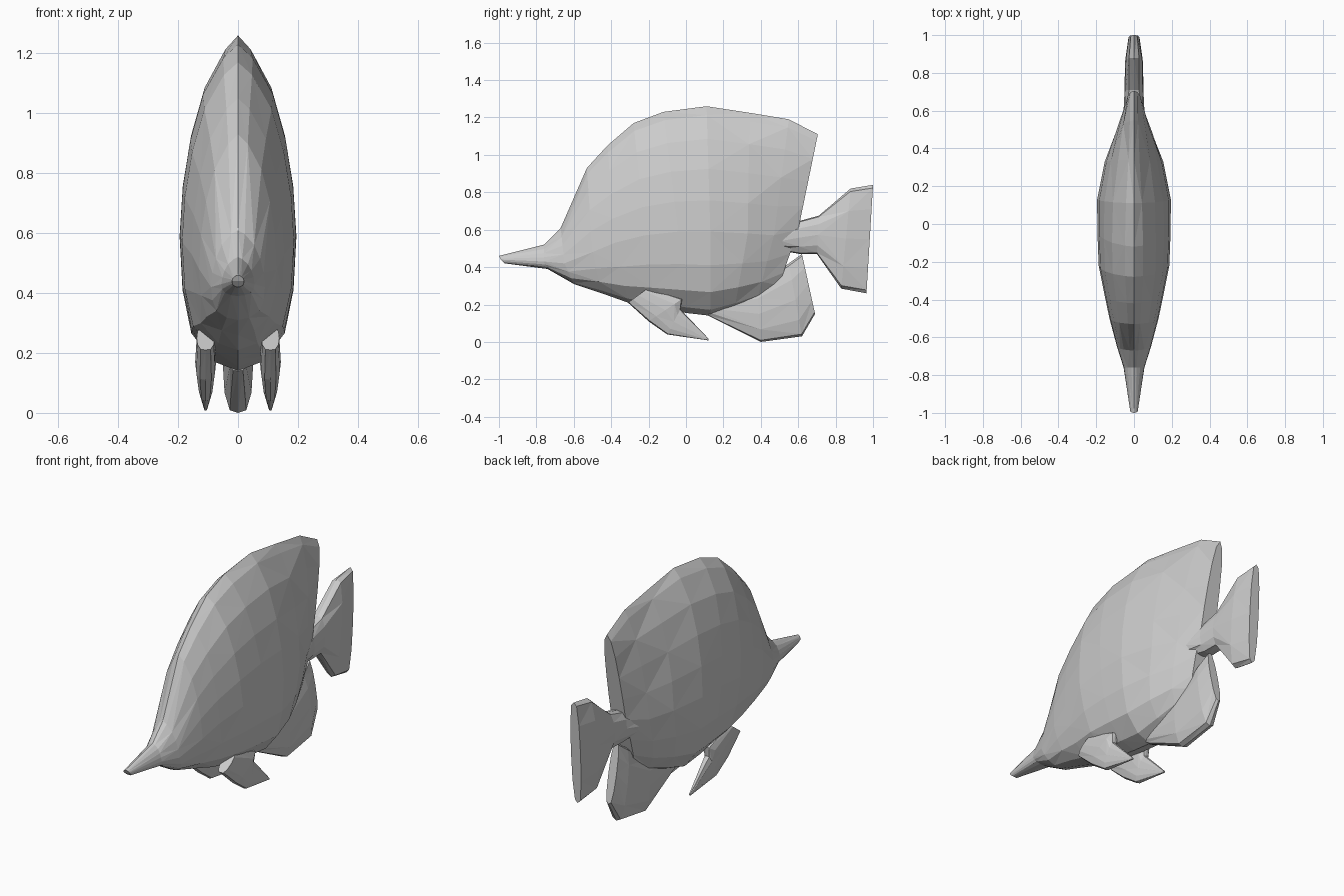
import bpy, bmesh

cube = bpy.data.objects.get("Cube")
if cube:
    bpy.data.objects.remove(cube)

grey = bpy.data.materials.new("soft_grey")
grey.use_nodes = True
grey.diffuse_color = (0.6, 0.6, 0.6, 1)
grey.node_tree.nodes["Principled BSDF"].inputs["Base Color"].default_value = (0.6, 0.6, 0.6, 1)

# Half outlines of a cross-section: (share of height from the middle, share of width)
BODY_UP = [(0.25, 0.95), (0.5, 0.82), (0.74, 0.6), (0.93, 0.25)]
BODY_DOWN = [(0.4, 0.95), (0.72, 0.8), (0.93, 0.42)]
FIN = [(0.55, 0.9), (0.94, 0.55)]


def ring(bottom, middle, top, width, pinch, up, down, cx):
    """Closed symmetric section through three (y, z) points."""
    def at(end, t, w):
        return (w, middle[0] + (end[0] - middle[0]) * t, middle[1] + (end[1] - middle[1]) * t)
    half = [at(bottom, t, w * width) for t, w in reversed(down)]
    half += [(width, *middle)]
    half += [at(top, t, w ** pinch * width) for t, w in up]
    left = [(cx + x, y, z) for x, y, z in half]
    right = [(cx - x, y, z) for x, y, z in reversed(half)]
    return [(cx, *bottom)] + left + [(cx, *top)] + right


def loft(name, rings):
    """Faceted skin through matching rings, with fan caps."""
    bm = bmesh.new()
    rows = [[bm.verts.new(p) for p in r] for r in rings]
    n = len(rows[0])
    for k, (a, b) in enumerate(zip(rows, rows[1:])):
        for i in range(n):
            j = (i + 1) % n
            # mirrored, alternating diagonals
            if (k + i + (i >= n // 2)) % 2:
                tris = ((a[i], a[j], b[j]), (a[i], b[j], b[i]))
            else:
                tris = ((a[i], a[j], b[i]), (a[j], b[j], b[i]))
            for tri in tris:
                bm.faces.new(tri)
    for row in (rows[0], rows[-1]):
        for i in range(n // 2):
            quad = [row[i], row[i + 1], row[-i - 1], row[-i]] if i else [row[0], row[1], row[-1]]
            bm.faces.new(list(dict.fromkeys(quad)))
    bmesh.ops.recalc_face_normals(bm, faces=bm.faces[:])
    mesh = bpy.data.meshes.new(name)
    bm.to_mesh(mesh)
    bm.free()
    mesh.materials.append(grey)
    obj = bpy.data.objects.new(name, mesh)
    bpy.context.collection.objects.link(obj)
    return obj


# Body with snout and dorsal fin: bottom, middle, top, half width, pinch
body = [
    ((-0.97, 0.42), (-0.99, 0.44), (-1.0, 0.46), 0.02, 1),
    ((-0.74, 0.39), (-0.76, 0.43), (-0.76, 0.52), 0.055, 1),
    ((-0.6, 0.31), (-0.65, 0.42), (-0.67, 0.61), 0.09, 1),
    ((-0.45, 0.26), (-0.5, 0.48), (-0.53, 0.93), 0.13, 1),
    ((-0.31, 0.21), (-0.38, 0.53), (-0.42, 1.05), 0.155, 1),
    ((-0.16, 0.18), (-0.22, 0.57), (-0.28, 1.17), 0.187, 1),
    ((0.0, 0.155), (-0.04, 0.59), (-0.12, 1.23), 0.194, 1),
    ((0.13, 0.14), (0.13, 0.59), (0.11, 1.26), 0.195, 1.1),
    ((0.26, 0.18), (0.33, 0.58), (0.34, 1.225), 0.155, 1.2),
    ((0.38, 0.225), (0.47, 0.57), (0.55, 1.19), 0.1, 1.1),
    ((0.49, 0.28), (0.6, 0.6), (0.705, 1.11), 0.045, 0.6),
]
loft("fish_body", [ring(*s, BODY_UP, BODY_DOWN, 0) for s in body])


def fin(name, sections, cx=0):
    rings = []
    for bottom, top, width in sections:
        middle = ((bottom[0] + top[0]) / 2, (bottom[1] + top[1]) / 2)
        rings.append(ring(bottom, middle, top, width, 1, FIN, FIN, cx))
    return loft(name, rings)


# Tail stalk and fan
fin("tail_fin", [
    ((0.5, 0.49), (0.52, 0.59), 0.075),
    ((0.61, 0.47), (0.6, 0.645), 0.055),
    ((0.7, 0.47), (0.71, 0.675), 0.05),
    ((0.83, 0.285), (0.88, 0.82), 0.048),
    ((0.965, 0.26), (1.0, 0.84), 0.03),
])

# Fin under the rear of the belly
fin("anal_fin", [
    ((0.12, 0.14), (0.13, 0.22), 0.03),
    ((0.4, 0.0), (0.38, 0.3), 0.05),
    ((0.62, 0.03), (0.55, 0.42), 0.045),
    ((0.69, 0.15), (0.62, 0.47), 0.025),
])

# Paired fins under the chest
for side, label in ((1, "left"), (-1, "right")):
    fin(label + "_pelvic_fin", [
        ((-0.31, 0.21), (-0.2, 0.29), 0.03),
        ((-0.2, 0.11), (-0.02, 0.23), 0.035),
        ((-0.1, 0.04), (-0.03, 0.175), 0.025),
        ((0.12, 0.008), (0.12, 0.018), 0.005),
    ], side * 0.108)
